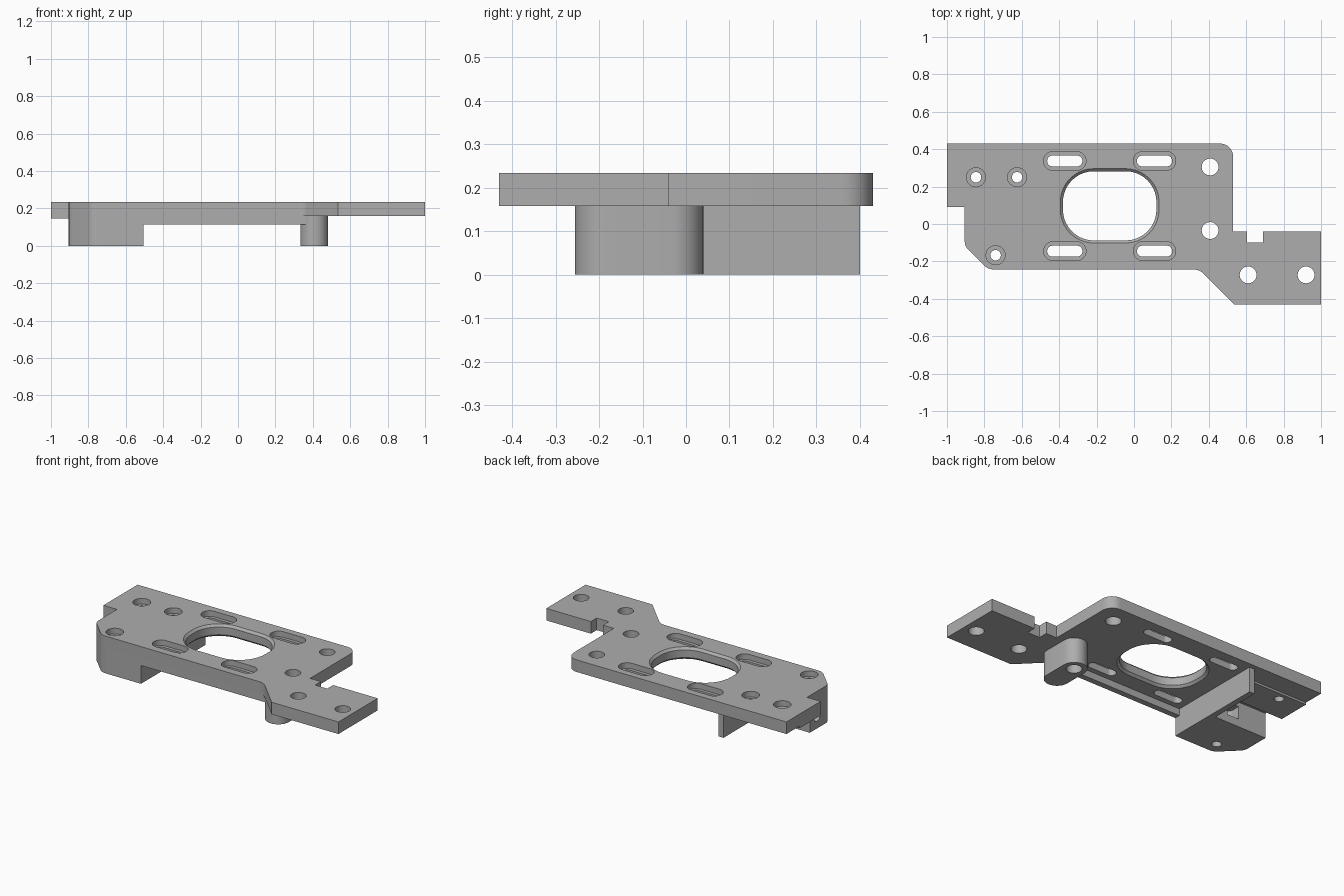
import bpy, bmesh, math
from mathutils import Vector, Matrix

if "Cube" in bpy.data.objects:
    bpy.data.objects.remove(bpy.data.objects["Cube"])

grey = bpy.data.materials.new("machined_grey")
grey.use_nodes = True
colour = (0.42, 0.42, 0.42, 1)
grey.diffuse_color = colour
grey.node_tree.nodes["Principled BSDF"].inputs["Base Color"].default_value = colour

BOTTOM, TOP = 0.158, 0.234


def fillet(points, steps=8):
    """Closed outline from (x, y[, radius]) corners."""
    out = []
    for i, p in enumerate(points):
        c = Vector(p[:2])
        r = p[2] if len(p) > 2 else 0
        if r == 0:
            out.append(c)
            continue
        a = (Vector(points[i - 1][:2]) - c).normalized()
        b = (Vector(points[(i + 1) % len(points)][:2]) - c).normalized()
        half = a.angle(b) / 2
        centre = c + (a + b).normalized() * r / math.sin(half)
        start = c + a * r / math.tan(half) - centre
        end = c + b * r / math.tan(half) - centre
        turn = math.atan2(start.x * end.y - start.y * end.x, start.dot(end))
        for k in range(steps + 1):
            out.append(centre + Matrix.Rotation(turn * k / steps, 2) @ start)
    return out


def rounded(cx, cy, hx, hy, r=0):
    return fillet([(cx - hx, cy - hy, r), (cx + hx, cy - hy, r),
                   (cx + hx, cy + hy, r), (cx - hx, cy + hy, r)], 10)


def circle(cx, cy, r, n=32):
    return [Vector((cx + r * math.cos(math.tau * k / n),
                    cy + r * math.sin(math.tau * k / n))) for k in range(n)]


def prism(name, low, z0, z1, high=None):
    """Extrude an outline, or loft it to a second one of equal count."""
    bm = bmesh.new()
    a = [bm.verts.new((p.x, p.y, z0)) for p in low]
    b = [bm.verts.new((p.x, p.y, z1)) for p in (high or low)]
    bm.faces.new(a)
    bm.faces.new(b)
    for i in range(len(a)):
        bm.faces.new((a[i - 1], a[i], b[i], b[i - 1]))
    bmesh.ops.recalc_face_normals(bm, faces=bm.faces)
    me = bpy.data.meshes.new(name)
    bm.to_mesh(me)
    bm.free()
    me.materials.append(grey)
    ob = bpy.data.objects.new(name, me)
    bpy.context.collection.objects.link(ob)
    return ob


def cut(target, cutter):
    """Subtract the cutter, then discard it."""
    cutter.hide_render = True
    mod = target.modifiers.new("cut", "BOOLEAN")
    mod.operation, mod.solver, mod.object = "DIFFERENCE", "EXACT", cutter
    bpy.context.view_layer.update()
    deps = bpy.context.evaluated_depsgraph_get()
    me = bpy.data.meshes.new_from_object(target.evaluated_get(deps))
    target.modifiers.clear()
    target.data = me
    bpy.data.objects.remove(cutter)


# Main plate with side tab and notch
plate = prism("main_plate", fillet([
    (-1, 0.43), (0.53, 0.43, 0.07), (0.53, -0.04), (0.605, -0.04),
    (0.605, -0.098), (0.69, -0.098), (0.69, -0.04), (1, -0.04),
    (1, -0.43), (0.535, -0.43), (0.35, -0.243, 0.08), (-0.78, -0.243, 0.07),
    (-0.905, -0.118, 0.06), (-0.905, 0.09), (-1, 0.09)]), BOTTOM, TOP)

# Corner block under the chamfered corner
block = prism("corner_block", fillet([
    (-0.505, -0.243), (-0.78, -0.243, 0.07), (-0.905, -0.118, 0.06),
    (-0.905, 0.062), (-0.505, 0.062)]), 0, BOTTOM)

# Thin wall, front rail, end pad and stadium-shaped boss
prism("thin_wall", rounded(-0.523, 0.23, 0.018, 0.17), 0, BOTTOM)
prism("front_rail", rounded(-0.07, -0.225, 0.435, 0.018), 0.115, BOTTOM)
pad = prism("end_pad", rounded(-0.77, 0.195, 0.23, 0.105), 0.145, BOTTOM)
boss = prism("round_boss", rounded(0.407, -0.108, 0.074, 0.148, 0.073), 0, BOTTOM)

# Central opening with edge chamfers
cx, cy = -0.13, 0.097
inner = rounded(cx, cy, 0.25, 0.185, 0.165)
outer = rounded(cx, cy, 0.268, 0.203, 0.183)
cut(plate, prism("cutter", inner, 0, 0.4))
cut(plate, prism("cutter", inner, TOP - 0.014, TOP + 0.004, outer))
cut(plate, prism("cutter", outer, BOTTOM - 0.004, BOTTOM + 0.014, inner))

# Stepped slots
for x in (-0.37, 0.11):
    for y in (0.337, -0.145):
        cut(plate, prism("cutter", rounded(x, y, 0.094, 0.029, 0.028), 0, 0.4))
        cut(plate, prism("cutter", rounded(x, y, 0.113, 0.05, 0.049), TOP - 0.035, 0.4))

# Stepped screw holes
for x, y, part in ((-0.845, 0.25, pad), (-0.625, 0.25, pad), (-0.74, -0.167, block)):
    for target in (plate, part):
        cut(target, prism("cutter", circle(x, y, 0.028), -0.1, 0.4))
    cut(plate, prism("cutter", circle(x, y, 0.051), TOP - 0.035, 0.4))

# Plain through holes
for x, y in ((0.407, 0.305), (0.407, -0.035), (0.61, -0.272), (0.92, -0.272)):
    cut(plate, prism("cutter", circle(x, y, 0.045), -0.1, 0.4))
cut(boss, prism("cutter", circle(0.407, -0.035, 0.045), -0.1, 0.4))

# Side bore and slot in the corner block
bore = prism("cutter", circle(0, 0, 0.03), -0.1, 0.1)
bore.matrix_world = Matrix.Translation((-0.9, -0.01, 0.075)) @ Matrix.Rotation(math.pi / 2, 4, "Y")
cut(block, bore)
cut(block, prism("cutter", rounded(-0.67, 0.05, 0.04, 0.07, 0.03), 0.05, 0.13))

# Smooth the curved walls, keep edges crisp
for ob in bpy.context.collection.objects:
    if ob.type == "MESH" and grey.name in ob.data.materials:
        bpy.ops.object.select_all(action="DESELECT")
        ob.select_set(True)
        bpy.context.view_layer.objects.active = ob
        bpy.ops.object.shade_smooth_by_angle(angle=math.radians(30))
